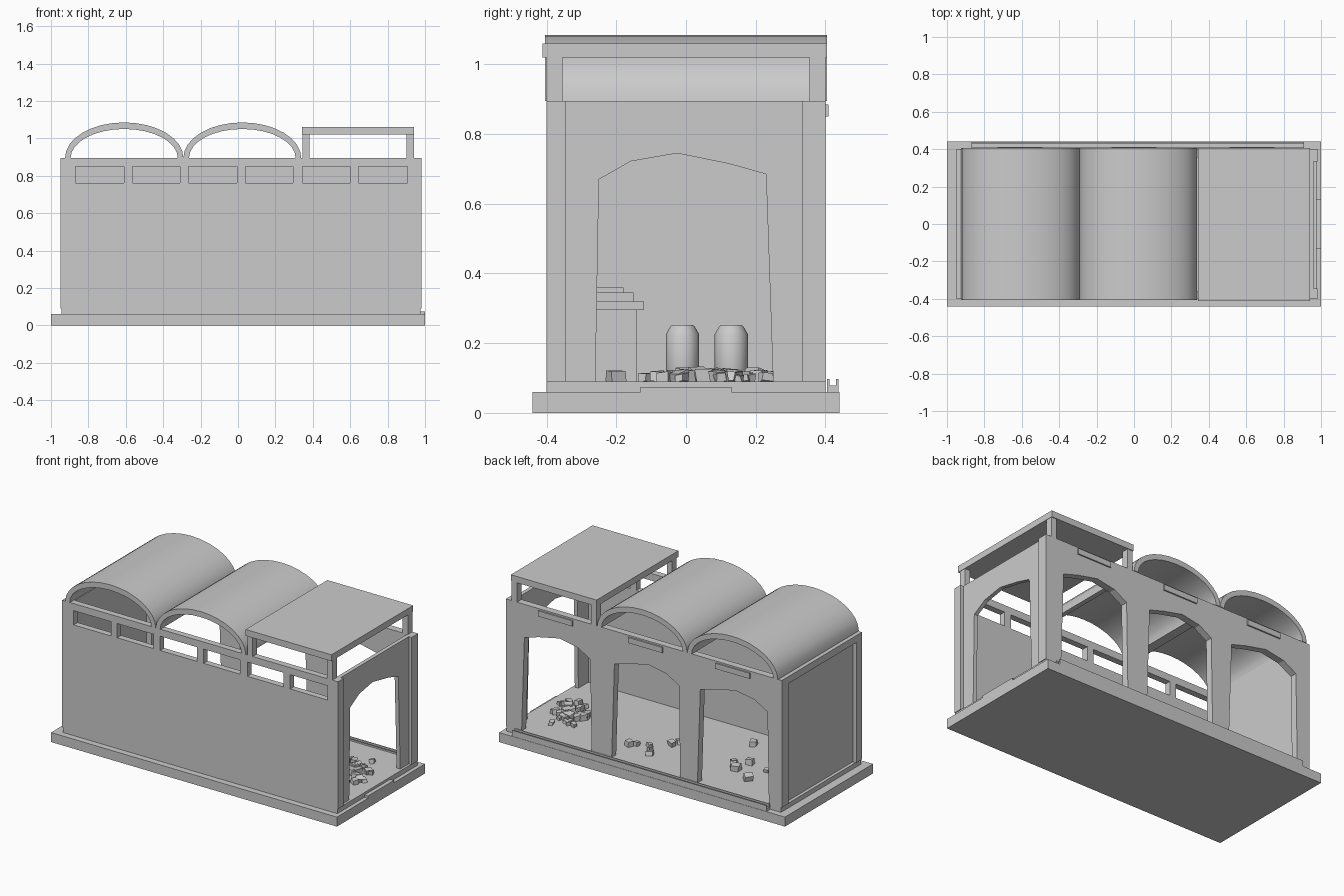
import bpy, bmesh, math, random
from mathutils import Matrix, Vector

if "Cube" in bpy.data.objects:
    bpy.data.objects.remove(bpy.data.objects["Cube"])

random.seed(4)
stone = bpy.data.materials.new("grey_stone")
stone.diffuse_color = (0.6, 0.6, 0.6, 1)
stone.use_nodes = True
stone.node_tree.nodes["Principled BSDF"].inputs["Base Color"].default_value = stone.diffuse_color


def finish(name, bm, smooth=False):
    bmesh.ops.recalc_face_normals(bm, faces=bm.faces)
    mesh = bpy.data.meshes.new(name)
    bm.to_mesh(mesh)
    bm.free()
    mesh.materials.append(stone)
    ob = bpy.data.objects.new(name, mesh)
    bpy.context.collection.objects.link(ob)
    if smooth:
        bpy.ops.object.select_all(action='DESELECT')
        bpy.context.view_layer.objects.active = ob
        ob.select_set(True)
        bpy.ops.object.shade_smooth_by_angle(angle=math.radians(35))
    return ob


def boxes(name, items):
    """Each item is x0, x1, y0, y1, z0, z1."""
    bm = bmesh.new()
    for x0, x1, y0, y1, z0, z1 in items:
        m = Matrix.Translation(((x0 + x1) / 2, (y0 + y1) / 2, (z0 + z1) / 2))
        m = m @ Matrix.Diagonal((x1 - x0, y1 - y0, z1 - z0, 1))
        bmesh.ops.create_cube(bm, size=1, matrix=m)
    return finish(name, bm)


def extrude(name, outline, place, a, b, smooth=False):
    """Extrude a 2D outline from depth a to b; place(u, v, d) gives a point."""
    bm = bmesh.new()
    face = bm.faces.new([bm.verts.new(place(u, v, a)) for u, v in outline])
    new = bmesh.ops.extrude_face_region(bm, geom=[face])["geom"]
    shift = Vector(place(0, 0, b)) - Vector(place(0, 0, a))
    bmesh.ops.translate(bm, vec=shift, verts=[g for g in new if isinstance(g, bmesh.types.BMVert)])
    return finish(name, bm, smooth)


def along_x(u, v, d):
    return (u, d, v)


def along_y(u, v, d):
    return (d, u, v)


FLOOR, TOP = 0.09, 0.895
# Faceted arch: fraction of the opening width, height
ARCH = [(0, FLOOR), (0.02, 0.67), (0.2, 0.722), (0.46, 0.745), (0.75, 0.715), (0.96, 0.685), (1, FLOOR)]


def arch_outline(u0, u1, openings):
    pts = [(u0, FLOOR)]
    for a, b in openings:
        pts += [(a + (b - a) * t, z) for t, z in ARCH]
    return pts + [(u1, FLOOR), (u1, TOP), (u0, TOP)]


# Base, floor and doorstep
boxes("base", [(-1, 1, -0.44, 0.44, 0, 0.06)])
boxes("floor", [(-0.945, 0.975, -0.4, 0.4, 0.06, FLOOR)])
boxes("doorstep", [(0.975, 1, -0.13, 0.13, 0.06, 0.075)])

# Gutter channel along the back edge
boxes("gutter", [(-0.87, 0.91, 0.405, 0.438, 0.06, 0.078),
                 (-0.87, 0.91, 0.405, 0.412, 0.078, 0.097),
                 (-0.87, 0.91, 0.431, 0.438, 0.078, 0.097)])

# Front wall with a row of six open windows
edges = [-0.925, -0.87, -0.61, -0.565, -0.31, -0.265, -0.005, 0.04, 0.295, 0.345, 0.60, 0.645, 0.905, 0.955]
parts = [(-0.925, 0.955, -0.4, -0.36, FLOOR, 0.76), (-0.925, 0.955, -0.4, -0.36, 0.85, TOP)]
parts += [(edges[i], edges[i + 1], -0.4, -0.36, 0.76, 0.85) for i in range(0, 14, 2)]
boxes("front_wall", parts)

# Arched walls on the back and right, plain wall on the left
extrude("back_wall", arch_outline(-0.925, 0.955, [(-0.86, -0.36), (-0.24, 0.24), (0.38, 0.87)]),
        along_x, 0.355, 0.4)
extrude("right_wall", arch_outline(-0.4, 0.4, [(-0.26, 0.25)]), along_y, 0.935, 0.96)
boxes("left_wall", [(-0.925, -0.89, -0.4, 0.4, FLOOR, TOP)])

# Corner pilasters and the top bands between them
pil = []
for x0, x1 in ((-0.95, -0.915), (0.945, 0.98)):
    pil += [(x0, x1, -0.4, -0.345, FLOOR, TOP), (x0, x1, 0.335, 0.4, FLOOR, TOP)]
boxes("corner_pilasters", pil)
boxes("left_band", [(-0.95, -0.92, -0.345, 0.335, 0.85, TOP)])

# Small plates above each back arch
boxes("back_plates", [(c - 0.12, c + 0.12, 0.4, 0.409, 0.85, 0.885) for c in (-0.61, 0, 0.63)])


# Two barrel vault roofs, open at both ends
def vault(name, x0, x1):
    c, w, n = (x0 + x1) / 2, (x1 - x0) / 2, 16
    ang = [math.pi * i / n for i in range(n + 1)]
    outer = [(c + w * math.cos(a), TOP + 0.19 * math.sin(a)) for a in ang]
    inner = [(c + (w - 0.03) * math.cos(a), TOP + 0.155 * math.sin(a)) for a in reversed(ang)]
    extrude(name, outer + inner, along_x, -0.405, 0.405, True)


vault("left_vault", -0.925, -0.292)
vault("middle_vault", -0.292, 0.338)

# Flat roof on four posts
boxes("flat_roof", [(0.342, 0.942, -0.412, 0.405, 1.02, 1.06)])
boxes("roof_posts", [(x, x + 0.038, y, y + 0.045, TOP, 1.02)
                     for x in (0.345, 0.902) for y in (-0.4, 0.355)])

# Stepped pedestal in the far corner
boxes("pedestal", [(-0.87, -0.73, -0.3, -0.14, FLOOR, 0.295),
                   (-0.89, -0.71, -0.32, -0.12, 0.295, 0.32),
                   (-0.88, -0.74, -0.32, -0.15, 0.32, 0.345),
                   (-0.87, -0.76, -0.32, -0.18, 0.345, 0.36)])

# Two round-shouldered barrels
for i, y in enumerate((-0.01, 0.13)):
    bm = bmesh.new()
    rings = []
    for r, z in ((0.042, FLOOR), (0.048, 0.13), (0.048, 0.225), (0.035, 0.248), (0.03, 0.252)):
        rings.append([bm.verts.new((-0.82 + r * math.cos(k * math.pi / 6),
                                    y + r * math.sin(k * math.pi / 6), z)) for k in range(12)])
    for lo, hi in zip(rings, rings[1:]):
        for k in range(12):
            bm.faces.new((lo[k], lo[(k + 1) % 12], hi[(k + 1) % 12], hi[k]))
    bm.faces.new(rings[0])
    bm.faces.new(rings[-1])
    finish("barrel_%d" % (i + 1), bm, True)

# Loose rubble: a heap in the right bay, scattered blocks in the other two
spots = [(random.gauss(0.74, 0.08), max(-0.14, min(0.23, random.gauss(0.06, 0.09)))) for _ in range(38)]
spots += [(0.25, 0.21), (0.22, 0.18), (0.14, 0.16), (0.12, 0.19), (0.05, 0.07), (0.03, 0.02), (0.08, 0.25)]
spots += [(-0.4, 0.1), (-0.44, 0.13), (-0.38, 0.06), (-0.33, -0.2), (-0.46, 0.02), (-0.6, 0.05), (-0.58, 0.2)]
bm = bmesh.new()
for x, y in spots:
    s = random.uniform(0.022, 0.042)
    m = Matrix.Translation((x, y, FLOOR + s * 0.4))
    m = m @ Matrix.Rotation(random.uniform(0, 3), 4, 'Z') @ Matrix.Rotation(random.uniform(-0.3, 0.3), 4, 'X')
    m = m @ Matrix.Diagonal((s * 1.2, s, s * 0.9, 1))
    for v in bmesh.ops.create_cube(bm, size=1, matrix=m)["verts"]:
        v.co += Vector([random.uniform(-0.004, 0.004) for _ in range(3)])
finish("rubble", bm)
